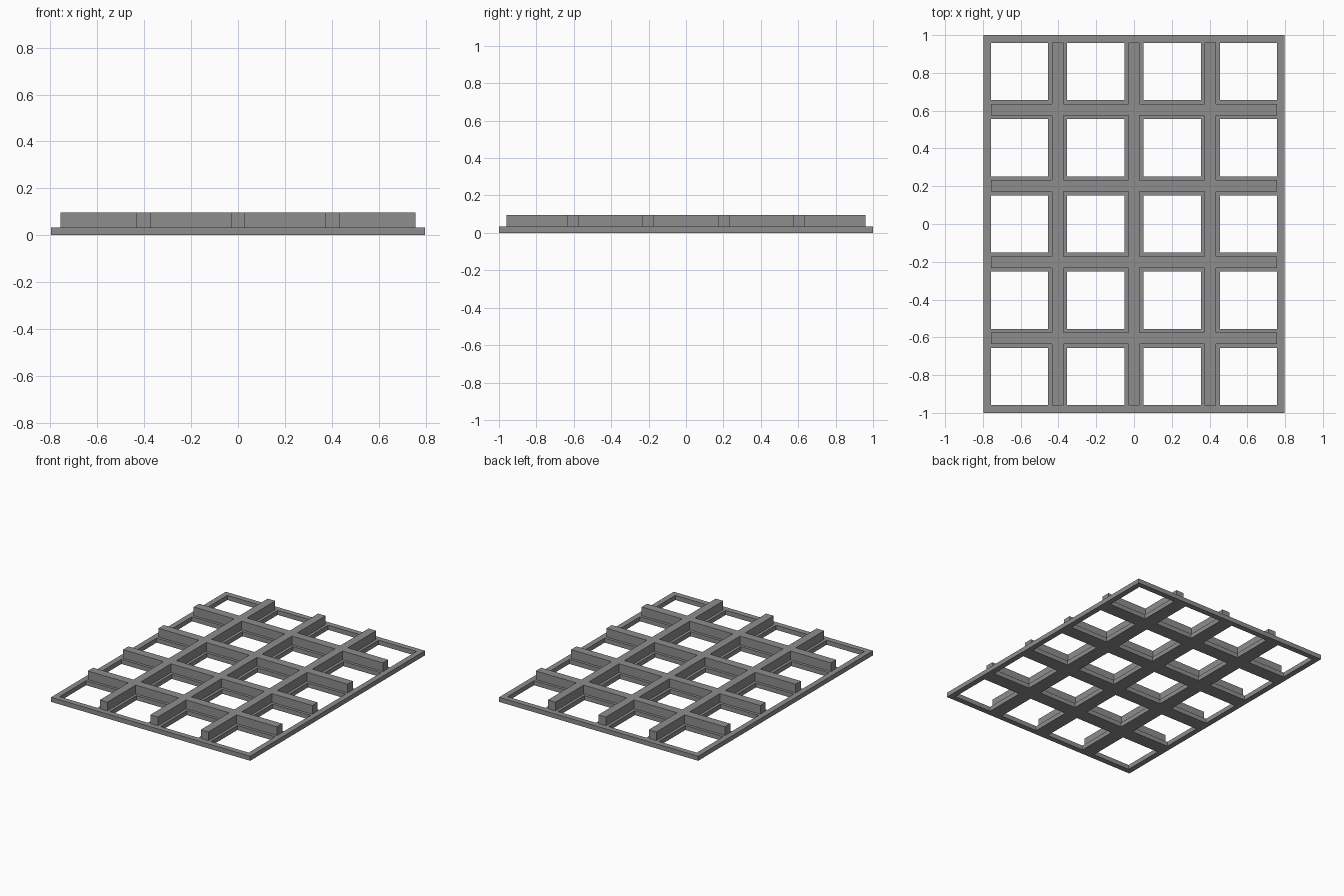
import bpy, bmesh

if "Cube" in bpy.data.objects:
    bpy.data.objects.remove(bpy.data.objects["Cube"])

PITCH = 0.404           # spacing of the openings
HOLE = 0.303            # opening width
RIB = 0.0606            # rib width
COLS, ROWS = 4, 5
HX, HY = 0.798, 1.0     # plate half sizes
EDGE = 0.0404           # border width
PLATE_TOP, RIB_TOP = 0.033, 0.096

grey = bpy.data.materials.new("mid_grey")
grey.diffuse_color = (0.27, 0.27, 0.27, 1)
grey.use_nodes = True
grey.node_tree.nodes["Principled BSDF"].inputs["Base Color"].default_value = grey.diffuse_color


def bands(count, half, width, offset):
    """Spans of a given width, evenly pitched and centred."""
    mids = [(i - (count - 1) / 2) * PITCH for i in range(count)]
    return [(m - width / 2, m + width / 2) for m in mids]


def inside(v, spans):
    return any(a < v < b for a, b in spans)


def lattice(name, x_spans, y_spans, hx, hy, z0, z1, keep, base):
    """Fill the kept cells of an uneven grid and extrude them upward."""
    xs = sorted({round(v, 5) for s in x_spans for v in s} | {-hx, hx})
    ys = sorted({round(v, 5) for s in y_spans for v in s} | {-hy, hy})
    bm = bmesh.new()
    pts = {(x, y): bm.verts.new((x, y, z0)) for x in xs for y in ys}
    for a, b in zip(xs, xs[1:]):
        for c, d in zip(ys, ys[1:]):
            if b - a > 1e-3 and d - c > 1e-3 and keep(inside((a + b) / 2, x_spans), inside((c + d) / 2, y_spans)):
                bm.faces.new([pts[p] for p in ((a, c), (a, d), (b, d), (b, c))])
    bmesh.ops.delete(bm, geom=[v for v in bm.verts if not v.link_faces], context='VERTS')
    bottom = bm.faces[:]
    new = bmesh.ops.extrude_face_region(bm, geom=bottom, use_keep_orig=True)["geom"]
    bmesh.ops.translate(bm, vec=(0, 0, z1 - z0),
                        verts=[g for g in new if isinstance(g, bmesh.types.BMVert)])
    bmesh.ops.recalc_face_normals(bm, faces=bm.faces)
    if not base:  # the ribs sit on the plate, so no underside is needed
        low = [f for f in bm.faces if all(abs(v.co.z - z0) < 1e-5 for v in f.verts)]
        bmesh.ops.delete(bm, geom=low, context='FACES')
    mesh = bpy.data.meshes.new(name)
    bm.to_mesh(mesh)
    bm.free()
    mesh.materials.append(grey)
    obj = bpy.data.objects.new(name, mesh)
    bpy.context.collection.objects.link(obj)


# Flat plate with square openings
lattice("base_plate", bands(COLS, HX, HOLE, 0), bands(ROWS, HY, HOLE, 0),
        HX, HY, 0, PLATE_TOP, lambda in_x, in_y: not (in_x and in_y), True)

# Crossing ribs standing on the bars, stopping short of the border
lattice("crossing_ribs", bands(COLS - 1, HX, RIB, 0), bands(ROWS - 1, HY, RIB, 0),
        HX - EDGE, HY - EDGE, PLATE_TOP, RIB_TOP, lambda in_x, in_y: in_x or in_y, False)
